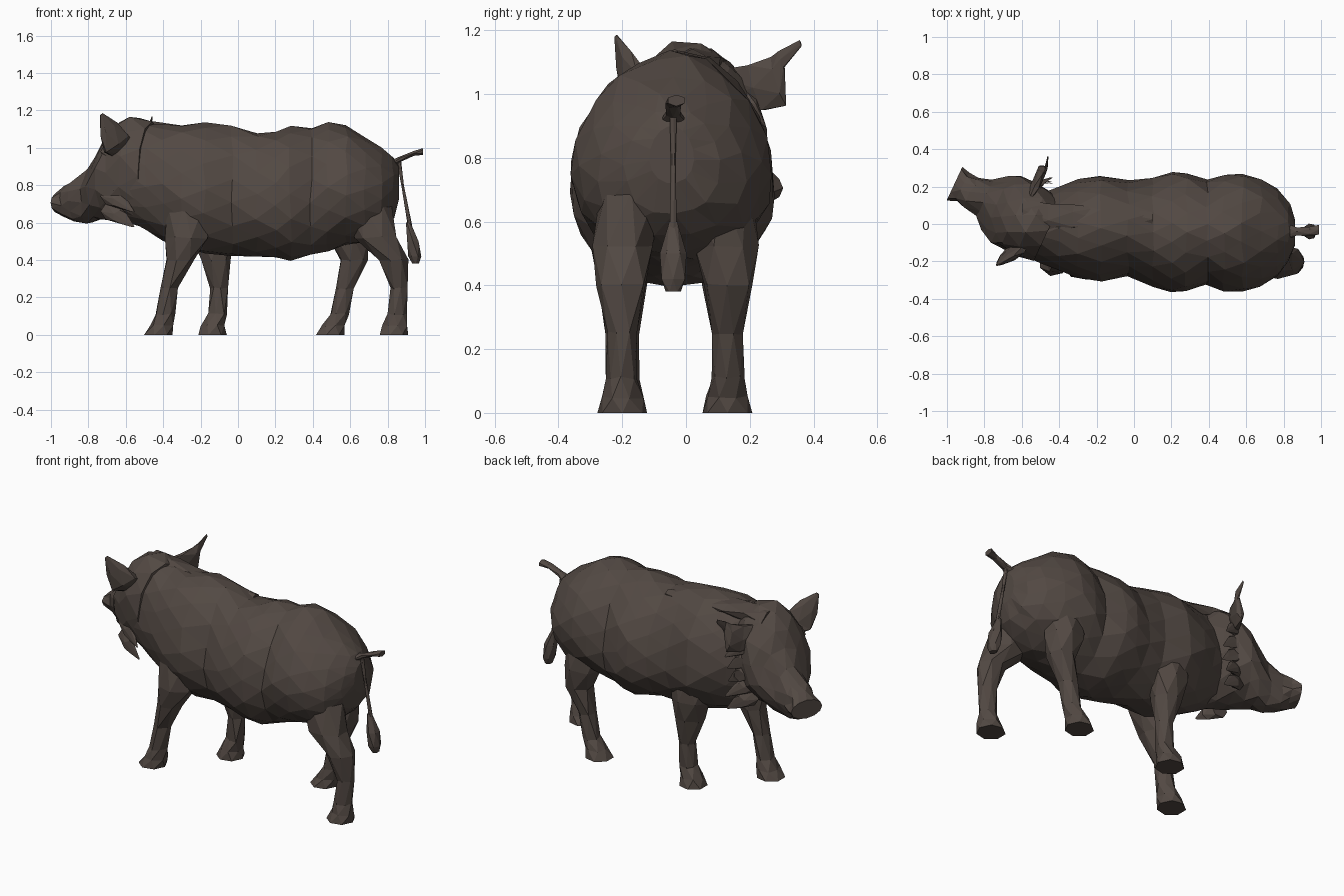
import bpy, bmesh, math, random
from mathutils import Vector

random.seed(4)
if "Cube" in bpy.data.objects:
    bpy.data.objects.remove(bpy.data.objects["Cube"], do_unlink=True)

hide = bpy.data.materials.new("dark brown hide")
hide.use_nodes = True
hide.diffuse_color = (0.085, 0.066, 0.056, 1)
shader = hide.node_tree.nodes["Principled BSDF"]
shader.inputs["Base Color"].default_value = hide.diffuse_color

X, Y, Z = Vector((1, 0, 0)), Vector((0, 1, 0)), Vector((0, 0, 1))


def make_object(name, bm):
    """Turn a finished bmesh into a flat shaded hide coloured part."""
    bmesh.ops.recalc_face_normals(bm, faces=bm.faces)
    mesh = bpy.data.meshes.new(name)
    bm.to_mesh(mesh)
    bm.free()
    mesh.materials.append(hide)
    part = bpy.data.objects.new(name, mesh)
    bpy.context.collection.objects.link(part)


def loft(name, rings, across, upward, sides=6, taper=0.0, rough=0.0):
    """Skin triangles over rings of (centre, half width, half height)."""
    bm = bmesh.new()
    loops = []
    for index, (centre, width, height) in enumerate(rings):
        inner = 0 < index < len(rings) - 1
        loop = []
        for corner in range(sides):
            angle = math.tau * (corner + index % 2 / 2) / sides
            side, rise = math.cos(angle), math.sin(angle)
            point = Vector(centre) + upward * height * rise
            point += across * width * side * (1 - taper * rise)
            if inner:
                point += Vector([random.uniform(-rough, rough) for axis in X])
            loop.append(bm.verts.new(point))
        loops.append(loop)
    for index, (near, far) in enumerate(zip(loops, loops[1:])):
        for corner in range(sides):
            after = (corner + 1) % sides
            a, b, c, d = near[corner], near[after], far[after], far[corner]
            if index % 2:
                bm.faces.new((a, d, c))
                bm.faces.new((a, c, b))
            else:
                bm.faces.new((a, d, b))
                bm.faces.new((b, d, c))
    bm.faces.new(loops[0])
    bm.faces.new(loops[-1])
    make_object(name, bm)


def leaf(name, centres, widths, across, normal, flatness):
    """Flattened loft for ears, hair clumps and the tail."""
    rings = [(c, w, w * flatness) for c, w in zip(centres, widths)]
    loft(name, rings, Vector(across).normalized(), Vector(normal).normalized())


# Barrel body: shoulders, waist, hanging belly and round rump
body_profile = [  # x, bottom, top, half width
    (-0.6, 0.62, 1.1, 0.14), (-0.5, 0.56, 1.13, 0.18),
    (-0.4, 0.5, 1.13, 0.22), (-0.3, 0.47, 1.13, 0.26),
    (-0.18, 0.43, 1.14, 0.285), (-0.03, 0.42, 1.12, 0.255),
    (0.1, 0.42, 1.08, 0.29), (0.2, 0.41, 1.09, 0.32),
    (0.28, 0.39, 1.11, 0.32), (0.39, 0.42, 1.11, 0.28),
    (0.48, 0.45, 1.13, 0.31), (0.58, 0.48, 1.12, 0.315),
    (0.68, 0.5, 1.06, 0.285), (0.77, 0.55, 1, 0.235),
    (0.83, 0.62, 0.95, 0.15), (0.86, 0.72, 0.9, 0.07)]
body_rings = [((x, -0.025 - 0.02 * (x > 0), (low + top) / 2), w, (top - low) / 2)
              for x, low, top, w in body_profile]
loft("body", body_rings, Y, Z, sides=16, taper=0.12, rough=0.008)

# Head: turned to its left along a straight slant, broad jowls, flared snout
head_profile = [  # x, bottom, top, half width
    (-0.46, 0.56, 1.14, 0.18), (-0.55, 0.58, 1.17, 0.2),
    (-0.63, 0.6, 1.14, 0.205), (-0.69, 0.61, 1.06, 0.195),
    (-0.74, 0.61, 0.97, 0.16), (-0.8, 0.6, 0.88, 0.11),
    (-0.87, 0.61, 0.82, 0.09), (-0.92, 0.63, 0.79, 0.08),
    (-0.96, 0.65, 0.76, 0.1)]
head_rings = [((x, -0.5 * (x + 0.53), (low + top) / 2), w, (top - low) / 2)
              for x, low, top, w in head_profile]
loft("head", head_rings, Vector((0.42, 0.9, 0)), Z, sides=12, rough=0.01)

# Mane: a raised ridge sinking and thinning towards the middle of the back
mane_rings = []
for i in range(6):
    t = i / 5
    mane_rings.append(((0.7 * t - 0.6, 0.025, 1.1 - 0.05 * t),
                       0.11 - 0.07 * t, 0.05 - 0.02 * t))
loft("mane", mane_rings, Y, Z, rough=0.008)

# Legs: shared heights and thickness, each with its own stride
levels = (0.7, 0.52, 0.4, 0.25, 0.11, 0.05, 0)
girths = (0.13, 0.115, 0.08, 0.05, 0.05, 0.065, 0.08)
strides = {
    "front_right_leg": (-0.2, (-0.26, -0.27, -0.31, -0.37, -0.39, -0.41, -0.43)),
    "front_left_leg": (0.13, (-0.14, -0.13, -0.12, -0.1, -0.11, -0.13, -0.14)),
    "hind_left_leg": (0.13, (0.58, 0.59, 0.62, 0.57, 0.54, 0.51, 0.49)),
    "hind_right_leg": (-0.2, (0.69, 0.74, 0.83, 0.86, 0.85, 0.84, 0.83))}
for name, (y, path) in strides.items():
    rings = []
    for x, z, girth in zip(path, levels, girths):
        inward = 0.85 if z > 0.6 else 1
        rings.append(((x, y * inward, z), girth, min(girth, 0.1)))
    loft(name, rings, X, Y, sides=7, rough=0.006)

# Ears: the right one upright, the left one held out with a thin tip
leaf("right_ear",
     [(-0.61, -0.1, 0.99), (-0.65, -0.16, 1.02), (-0.69, -0.19, 1.1),
      (-0.73, -0.22, 1.18)],
     (0.07, 0.09, 0.06, 0.01), (0.75, 0.3, 0.55), (-0.3, 0.9, 0), 0.4)
leaf("left_ear",
     [(-0.57, 0.13, 1.02), (-0.52, 0.22, 1.02), (-0.49, 0.29, 1.04),
      (-0.47, 0.3, 1.11), (-0.46, 0.36, 1.16)],
     (0.06, 0.085, 0.08, 0.03, 0.01), (0, -0.3, 0.95), (0.9, -0.4, 0), 0.3)

# Ruff of pointed hair clumps behind the jowls on both sides
for side, label in ((-1, "right"), (1, "left")):
    for i in range(5):
        root = Vector((-0.62 + 0.06 * side, 0.04 + 0.14 * side, 0.66 + 0.08 * i))
        reach = 0.05 + 0.02 * math.sin(2 * i)
        leaf(label + "_cheek_tuft",
             [root, root + Vector((0.05, side * 0.04, -0.03)),
              root + Vector((0.12, side * reach, -0.08))],
             (0.055, 0.04, 0.006), X, Z, 0.9)

# Tail: raised stub, hanging cord and a leaf shaped tuft
leaf("tail_stub",
     [(0.8, -0.04, 0.9), (0.87, -0.04, 0.94), (0.94, -0.04, 0.97),
      (0.99, -0.03, 0.98)],
     (0.05, 0.025, 0.025, 0.03), Y, Z, 0.6)
leaf("tail_cord",
     [(0.86, -0.04, 0.93), (0.88, -0.04, 0.8), (0.92, -0.04, 0.58)],
     (0.012, 0.008, 0.012), X, Y, 1)
leaf("tail_tuft",
     [(0.91, -0.04, 0.6), (0.935, -0.04, 0.5), (0.945, -0.04, 0.42),
      (0.95, -0.04, 0.38)],
     (0.012, 0.035, 0.035, 0.02), X, Y, 1.2)
